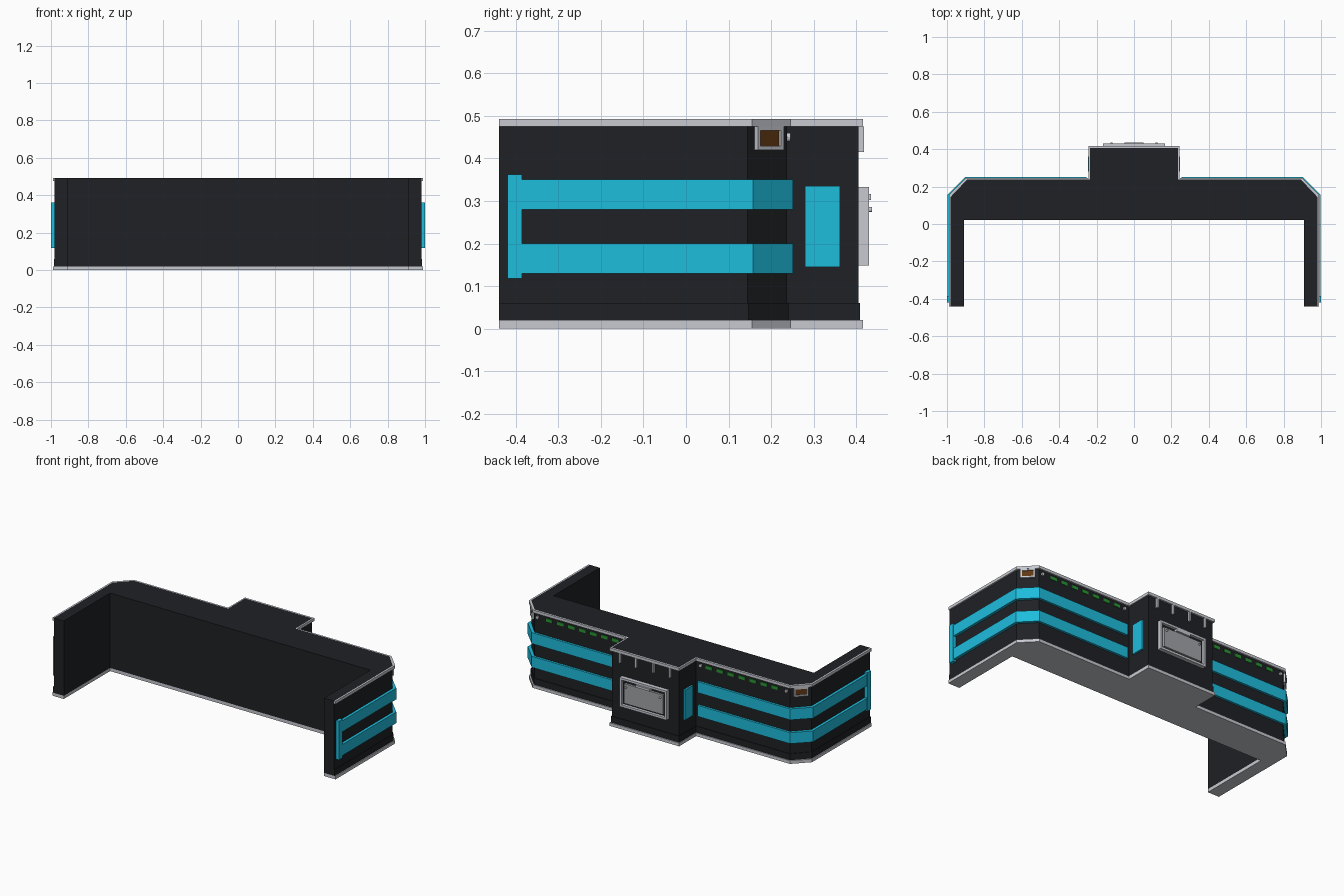
import bpy, bmesh, math
from mathutils import Matrix, Vector

if "Cube" in bpy.data.objects:
    bpy.data.objects.remove(bpy.data.objects["Cube"])


def mat(name, c):
    m = bpy.data.materials.new(name)
    m.diffuse_color = (*c, 1)
    m.use_nodes = True
    m.node_tree.nodes["Principled BSDF"].inputs["Base Color"].default_value = m.diffuse_color
    return m


DARK = mat("dark_panel", (0.014, 0.015, 0.018))
TRIM = mat("light_trim", (0.58, 0.59, 0.64))
CYAN = mat("cyan_glow", (0.013, 0.51, 0.72))
GREEN = mat("green_light", (0.02, 0.30, 0.03))
AMBER = mat("amber_screen", (0.12, 0.04, 0.007))
GREY = mat("screen_grey", (0.36, 0.37, 0.39))


def finish(name, bm, m, mirror=False):
    bmesh.ops.recalc_face_normals(bm, faces=bm.faces)
    me = bpy.data.meshes.new(name)
    bm.to_mesh(me)
    bm.free()
    me.materials.append(m)
    ob = bpy.data.objects.new(name, me)
    bpy.context.collection.objects.link(ob)
    if mirror:
        ob.modifiers.new("mirror", 'MIRROR').use_mirror_merge = False
    return ob


def prism(name, pts, z0, z1, m, mirror=False):
    bm = bmesh.new()
    f = bm.faces.new([bm.verts.new((x, y, z0)) for x, y in pts])
    up = bmesh.ops.extrude_face_region(bm, geom=[f])["geom"]
    bmesh.ops.translate(bm, vec=(0, 0, z1 - z0),
                        verts=[v for v in up if isinstance(v, bmesh.types.BMVert)])
    if f.is_valid is False or len(bm.faces) < len(pts) + 2:
        bm.faces.new([v for v in bm.verts if abs(v.co.z - z0) < 1e-6][:len(pts)])
    return finish(name, bm, m, mirror)


def add_box(bm, c, s, rot=0):
    M = Matrix.Translation(c) @ Matrix.Rotation(rot, 4, 'Z') @ Matrix.Diagonal((*s, 1))
    bmesh.ops.create_cube(bm, size=1, matrix=M)


def boxes(name, items, m, mirror=False):
    bm = bmesh.new()
    for it in items:
        add_box(bm, *it)
    return finish(name, bm, m, mirror)


def frame(c, w, h, d, t, rot=0):
    # four bars of a rectangular frame, local x along its width
    c, ax = Vector(c), Vector((math.cos(rot), math.sin(rot), 0))
    up = Vector((0, 0, 1))
    bars = [(c + up * s * (h - t) / 2, (w, d, t), rot) for s in (1, -1)]
    return bars + [(c + ax * s * (w - t) / 2, (t, d, h - 2 * t), rot) for s in (1, -1)]


def full(half):
    return half + [(-x, y) for x, y in reversed(half)]


# outer plan lines of the right half, from arm end to centre block
BODY = [(.98, -.44), (.98, .145), (.893, .237), (.235, .237), (.235, .405)]
RIM = [(.99, -.44), (.99, .155), (.90, .247), (.243, .247), (.243, .416)]
KICK = [(.984, -.44), (.984, .147), (.895, .241), (.239, .241), (.239, .409)]
INNER = [(.91, .022), (.91, -.44)]

# counter body, base slab, top rim and kick band
prism("counter_body", full(INNER + BODY), .02, .493, DARK)
prism("base_slab", full(INNER + RIM), 0, .02, TRIM)
prism("top_rim", full(RIM) + full(BODY)[::-1], .475, .493, TRIM)
prism("kick_band", full(KICK) + full(BODY)[::-1], .02, .06, DARK)

# cyan light strips wrapping round each side
strip = [(.997, -.386), (.997, .157), (.903, .251), (.255, .251),
         (.255, .237), (.893, .237), (.98, .145), (.98, -.386)]
for i, z in enumerate((.13, .28)):
    prism(f"light_strip_{i}", strip, z, z + .07, CYAN, True)
boxes("strip_end_plate", [((.99, -.4025, .24), (.02, .035, .244))], CYAN, True)
boxes("block_side_light", [((.24, .321, .24), (.012, .082, .19))], CYAN, True)

# row of green indicators and the bolts at its ends
boxes("indicator_lights",
      [((.327 + i * .077, .238, .45), (.045, .006, .02)) for i in range(7)], GREEN, True)
bm = bmesh.new()
for x in (.27, .87):
    M = Matrix.Translation((x, .24, .45)) @ Matrix.Rotation(math.pi / 2, 4, 'X')
    bmesh.ops.create_cone(bm, cap_ends=True, segments=12, radius1=.01, radius2=.01,
                          depth=.012, matrix=M)
finish("row_bolts", bm, TRIM, True)

# small framed screens on the chamfered corners
a = math.atan2(.092, -.087)
n = Vector((.092, .087, 0)).normalized()
c = Vector((.9365, .191, .4475))
boxes("corner_screen_frame", frame(c + n * .005, .084, .055, .014, .009, a), TRIM, True)
boxes("corner_screen", [(c + n * .002, (.068, .008, .039), a)], AMBER, True)

# fins under the rim of the centre block
boxes("block_fins", [((x, .411, .445), (.012, .014, .06)) for x in (.06, .175)], TRIM, True)

# framed hatch on the centre block
boxes("hatch_frame", frame((0, .417, .241), .33, .184, .026, .014), TRIM)
boxes("hatch_backing", [((0, .407, .241), (.302, .01, .156))], DARK)
boxes("hatch_panel", [((0, .415, .237), (.272, .022, .124))], GREY)
boxes("hatch_handle", [((0, .423, .309), (.10, .024, .014))], TRIM)
bm = bmesh.new()
M = Matrix.Translation((.12, .43, .28)) @ Matrix.Rotation(math.pi / 2, 4, 'X')
bmesh.ops.create_cone(bm, cap_ends=True, segments=12, radius1=.006, radius2=.006,
                      depth=.014, matrix=M)
finish("hatch_bolts", bm, TRIM, True)
